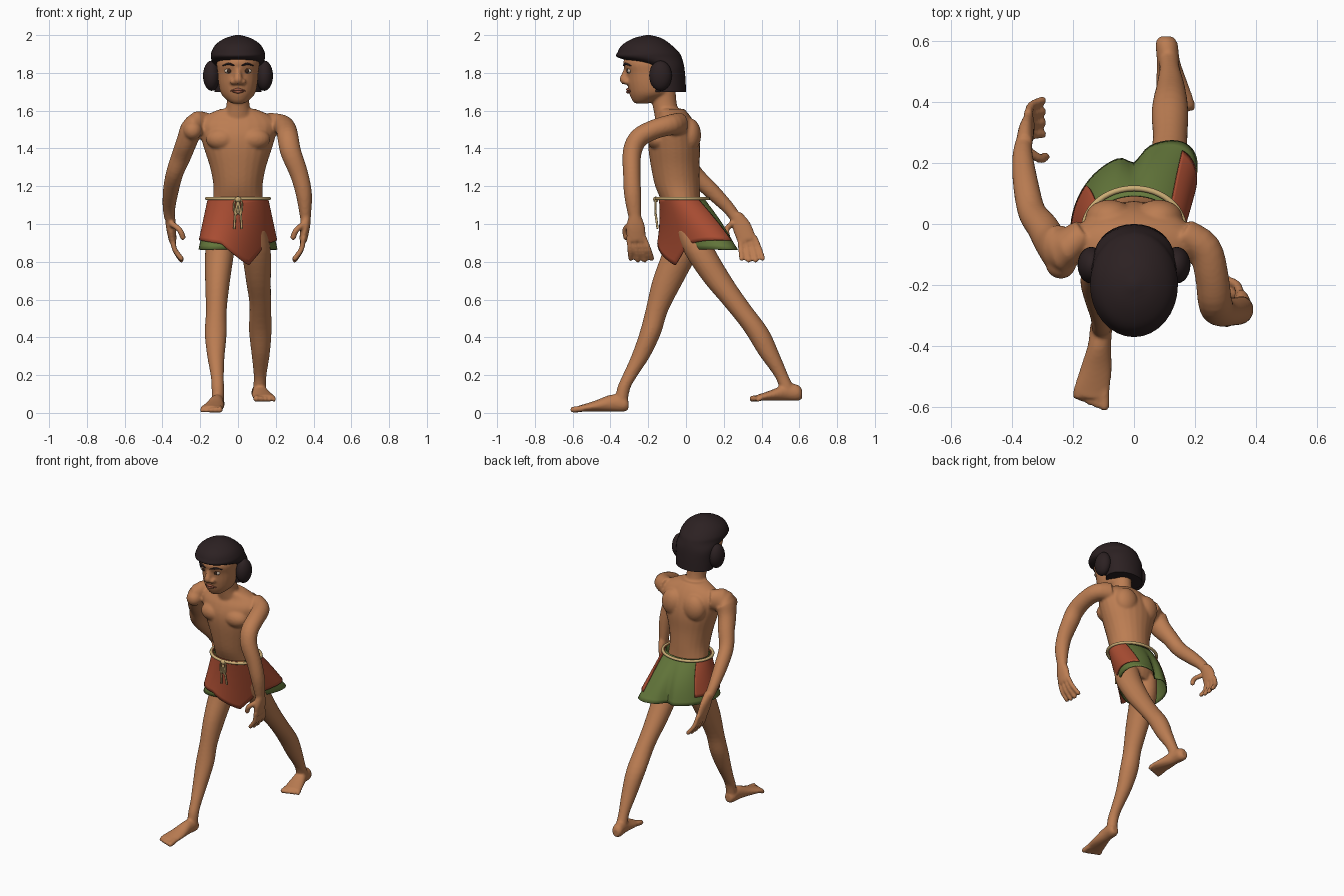
import bpy, bmesh
from math import sin, cos, pi, radians, exp
from mathutils import Vector, Matrix

if "Cube" in bpy.data.objects:
    bpy.data.objects.remove(bpy.data.objects["Cube"], do_unlink=True)


def material(name, *rgb):
    m = bpy.data.materials.new(name)
    m.use_nodes = True
    m.diffuse_color = (*rgb, 1)
    m.node_tree.nodes["Principled BSDF"].inputs["Base Color"].default_value = (*rgb, 1)
    return m


SKIN = material("skin brown", .50, .205, .085)
HAIR = material("hair black", .025, .015, .016)
RED = material("cloth red", .42, .078, .034)
GREEN = material("cloth green", .13, .19, .045)
ROPE = material("rope beige", .6, .42, .18)
LIP = material("lip brown", .33, .10, .055)
EYE = material("eye white", .55, .45, .36)
IRIS = material("iris dark", .04, .018, .01)


def spline(rings, k):
    """Catmull-Rom interpolation of whole ring tuples."""
    out = []
    for i in range(len(rings) - 1):
        p = [rings[max(0, min(len(rings) - 1, i + j))] for j in (-1, 0, 1, 2)]
        for s in range(k):
            t = s / k
            out.append([.5 * (2 * b + (c - a) * t + (2*a - 5*b + 4*c - d) * t*t
                              + (3*b - a - 3*c + d) * t**3) for a, b, c, d in zip(*p)])
    return out + [list(rings[-1])]


def loft(bm, rings, axis=None, sides=24, k=4):
    """Rings are x, y, z, half width, half depth; axis None follows the path."""
    rings = spline(rings, k)
    unit = [Vector(r) for r in ((1, 0, 0), (0, 1, 0), (0, 0, 1))]
    loops = []
    for i, r in enumerate(rings):
        if axis is None:
            t = Vector(rings[min(i + 1, len(rings) - 1)][:3]) - Vector(rings[max(i - 1, 0)][:3])
            v = t.cross(unit[0]).normalized()
            u = v.cross(t).normalized()
        else:
            u, v = [e for j, e in enumerate(unit) if j != axis]
        loops.append([bm.verts.new(Vector(r[:3]) + u * max(r[3], .002) * cos(2*pi*n/sides)
                                   + v * max(r[4], .002) * sin(2*pi*n/sides)) for n in range(sides)])
    for a, b in zip(loops, loops[1:]):
        for n in range(sides):
            m = (n + 1) % sides
            bm.faces.new((a[n], a[m], b[m], b[n]))
    bm.faces.new(loops[0])
    bm.faces.new(loops[-1])


def ball(bm, centre, radii):
    bmesh.ops.create_uvsphere(bm, u_segments=24, v_segments=14, radius=1,
                              matrix=Matrix.Translation(centre) @ Matrix.Diagonal((*radii, 1)))


def capsule(bm, points, r):
    loft(bm, [(*p, r, r) for p in points], None, 12)
    for p in (points[0], points[-1]):
        ball(bm, p, (r, r, r))


def finish(name, bm, mat):
    bmesh.ops.recalc_face_normals(bm, faces=bm.faces)
    me = bpy.data.meshes.new(name)
    bm.to_mesh(me)
    bm.free()
    ob = bpy.data.objects.new(name, me)
    bpy.context.collection.objects.link(ob)
    me.materials.append(mat)
    bpy.ops.object.select_all(action='DESELECT')
    ob.select_set(True)
    bpy.context.view_layer.objects.active = ob
    bpy.ops.object.shade_smooth_by_angle(angle=radians(50))
    return ob


# Body: overlapping volumes fused into one smooth skin
body = bmesh.new()
loft(body, [(0, 0, .93, .13, .08), (0, 0, 1.0, .135, .1), (0, -.022, 1.1, .135, .1),
            (0, -.045, 1.2, .13, .118), (0, -.057, 1.3, .148, .128), (0, -.062, 1.4, .18, .137),
            (0, -.065, 1.47, .2, .132), (0, -.065, 1.53, .21, .112), (0, -.065, 1.575, .17, .085),
            (0, -.08, 1.61, .09, .07)], 2)
loft(body, [(0, -.08, 1.54, .09, .08), (0, -.11, 1.62, .062, .065), (0, -.125, 1.72, .06, .07)], 2)
for s in (-1, 1):
    ball(body, (s * .085, -.145, 1.45), (.085, .06, .06))
    ball(body, (s * .08, .02, 1.47), (.08, .06, .09))

# Head and nose
loft(body, [(0, -.235, 1.638, .03, .035), (0, -.22, 1.655, .058, .065), (0, -.195, 1.69, .09, .105),
            (0, -.195, 1.74, .103, .115), (0, -.2, 1.8, .108, .116), (0, -.2, 1.86, .112, .132),
            (0, -.19, 1.93, .08, .1)], 2)
loft(body, [(0, -.31, 1.835, .016, .015), (0, -.318, 1.8, .017, .02), (0, -.325, 1.765, .024, .028),
            (0, -.318, 1.74, .02, .02)], 2)
for s in (-1, 1):
    ball(body, (s * .026, -.315, 1.753), (.018, .02, .015))

# Arms: left swings forward, right swings back
loft(body, [(.16, -.03, 1.53, .05, .06), (.23, -.08, 1.525, .055, .055), (.255, -.17, 1.5, .055, .052),
            (.265, -.25, 1.455, .056, .052), (.28, -.285, 1.38, .055, .05), (.325, -.287, 1.26, .048, .046),
            (.35, -.282, 1.15, .042, .045), (.357, -.27, 1.03, .028, .033)])
loft(body, [(-.16, -.03, 1.53, .05, .06), (-.235, -.08, 1.515, .06, .08), (-.27, -.06, 1.44, .055, .065),
            (-.3, -.01, 1.36, .052, .052), (-.335, .04, 1.27, .046, .047), (-.355, .13, 1.18, .042, .043),
            (-.365, .22, 1.09, .034, .034), (-.362, .265, 1.03, .028, .03)])
ball(body, (-.24, -.13, 1.495), (.05, .05, .05))


def hand(s, y, lean):
    loft(body, [(s * .36, y, 1.05, .027, .03), (s * .355, y + lean, .985, .026, .05),
                (s * .345, y + 2 * lean, .91, .02, .05)])
    for i in range(4):
        f = i - 1.5
        base = y + 2 * lean + f * .027
        capsule(body, [(s * .347, base, .925), (s * .335, base + .015 + f * .006, .865),
                       (s * .3, base + .025 + f * .01, .805 + .008 * abs(f))], .0145)
    capsule(body, [(s * .35, y - .025, 1.0), (s * .31, y - .05, .97), (s * .292, y - .045, .93)], .016)


hand(1, -.272, .005)
hand(-1, .265, .03)

# Legs in mid stride
loft(body, [(-.08, 0, .97, .075, .09), (-.097, -.03, .85, .077, .095), (-.108, -.095, .7, .066, .083),
            (-.115, -.155, .54, .055, .06), (-.118, -.19, .42, .058, .057), (-.117, -.24, .3, .046, .05),
            (-.11, -.295, .2, .035, .04), (-.107, -.33, .13, .033, .035), (-.107, -.345, .04, .033, .033)], 2)
loft(body, [(.08, .02, .97, .075, .08), (.097, .075, .85, .077, .085), (.108, .17, .7, .066, .08),
            (.118, .27, .57, .057, .07), (.118, .37, .44, .06, .066), (.12, .44, .31, .048, .055),
            (.117, .503, .2, .034, .038), (.115, .53, .14, .034, .038), (.115, .54, .1, .033, .035)], 2)


def foot(s, heel, z, size):
    rings = [(.105, 0, .042, .022, .025), (.107, .025, .048, .036, .042), (.113, .09, .052, .038, .045),
             (.125, .17, .037, .052, .03), (.138, .235, .026, .06, .02), (.14, .265, .022, .055, .016)]
    loft(body, [(s * x, heel - y * size, z + h, a, b) for x, y, h, a, b in rings], 1)
    for i in range(5):
        x, r = s * (.097 + .0235 * i), .017 - .0015 * i
        capsule(body, [(x, heel - .245 * size, z + r + .006), (x, heel - (.292 - .008 * i) * size, z + r)], r)


foot(-1, -.305, 0, 1)
foot(1, .615, .058, .9)

ob = finish("body", body, SKIN)
fuse = ob.modifiers.new("fuse", 'REMESH')
fuse.mode, fuse.voxel_size, fuse.use_smooth_shade = 'VOXEL', .0075, True
soften = ob.modifiers.new("soften", 'SMOOTH')
soften.factor, soften.iterations = .5, 5

# Hair with fringe and side buns
bm = bmesh.new()
loft(bm, [(0, -.095, 1.7, .125, .095), (0, -.1, 1.77, .128, .097), (0, -.11, 1.835, .132, .1),
          (0, -.19, 1.88, .143, .168), (0, -.2, 1.91, .141, .162), (0, -.208, 1.95, .118, .128),
          (0, -.203, 1.983, .07, .075), (0, -.2, 2.0, .012, .012)], 2, 32)
finish("hair", bm, HAIR)
for s, side in ((1, "left"), (-1, "right")):
    bm = bmesh.new()
    ball(bm, (s * .14, -.135, 1.785), (.045, .06, .08))
    finish(side + "_hair_bun", bm, HAIR)
    bm = bmesh.new()
    ball(bm, (s * .047, -.3, 1.81), (.025, .012, .013))
    finish(side + "_eye", bm, EYE)
    bm = bmesh.new()
    ball(bm, (s * .047, -.31, 1.811), (.011, .0045, .012))
    finish(side + "_iris", bm, IRIS)
    bm = bmesh.new()
    loft(bm, [(s * .018, -.328, 1.838, .006, .003), (s * .05, -.319, 1.848, .008, .006),
              (s * .082, -.292, 1.838, .006, .002)], 0, 12)
    finish(side + "_eyebrow", bm, HAIR)
for name, z in (("upper_lip", 1.712), ("lower_lip", 1.699)):
    bm = bmesh.new()
    loft(bm, [(-.04, -.29, 1.705, .006, .002), (0, -.305, z, .012, .008),
              (.04, -.29, 1.705, .006, .002)], 0, 12, 6)
    finish(name, bm, LIP)


# Draped cloth that follows the stride of the legs
def drape(name, mat, off, start, end, hem):
    bm, cols, n, rows = bmesh.new(), [], 72, 12
    for i in range(n + 1):
        a = radians(start + (end - start) * i / n)
        bottom, col = hem(.207 * cos(a), sin(a)), []
        for j in range(rows + 1):
            z = 1.14 + (bottom - 1.14) * j / rows
            u = (1.14 - z) / .27
            x = (.15 + .058 * u + off) * cos(a)
            shear = .6 * u * (1 if x > 0 else .65 - .35 * sin(a))
            y = -.02 + .08 * u + (.115 + .055 * u + off) * sin(a) + shear * x
            if sin(a) > 0:
                y += .02 * sin(pi * min(u, 1)) * sin(a) - .03 * u * exp(-(x / .03) ** 2)
            col.append(bm.verts.new((x, y, z)))
        cols.append(col)
    for p, q in zip(cols, cols[1:]):
        for j in range(rows):
            bm.faces.new((p[j], q[j], q[j + 1], p[j + 1]))
    bmesh.ops.remove_doubles(bm, verts=bm.verts, dist=.0002)
    finish(name, bm, mat).modifiers.new("cloth", 'SOLIDIFY').thickness = .006


def apron_hem(x, side):
    if side > 0:
        return .915
    pts = [(-.21, .915), (-.085, .895), (.05, .78), (.14, .89), (.21, .915)]
    for (x0, z0), (x1, z1) in zip(pts, pts[1:]):
        if x <= x1:
            return z0 + (z1 - z0) * (x - x0) / (x1 - x0)


drape("shorts", GREEN, 0, 0, 360, lambda x, s: .865)
drape("apron", RED, .009, 140, 400, apron_hem)


# Rope belt, knot and hanging ends
def cord(name, pts, r, cyclic=False):
    cu = bpy.data.curves.new(name, 'CURVE')
    cu.dimensions, cu.bevel_depth, cu.bevel_resolution, cu.use_fill_caps = '3D', r, 3, True
    sp = cu.splines.new('POLY')
    sp.points.add(len(pts) - 1)
    for p, co in zip(sp.points, pts):
        p.co = (*co, 1)
    sp.use_cyclic_u, sp.use_smooth = cyclic, True
    cu.materials.append(ROPE)
    bpy.context.collection.objects.link(bpy.data.objects.new(name, cu))


ring = [2 * pi * i / 48 for i in range(48)]
cord("belt", [(.165 * cos(a), -.02 + .137 * sin(a), 1.135) for a in ring], .0095, True)
bm = bmesh.new()
ball(bm, (0, -.16, 1.13), (.018, .014, .015))
finish("belt_knot", bm, ROPE)
for s, side in ((1, "left"), (-1, "right")):
    cord(side + "_belt_end", [(0, -.162, 1.13), (s * .014, -.162, 1.06), (s * .02, -.15, .975)], .006)
    cord(side + "_belt_loop", [(s * (.011 + .011 * cos(a)), -.163, 1.09 + .04 * sin(a)) for a in ring[::4]],
         .005, True)
